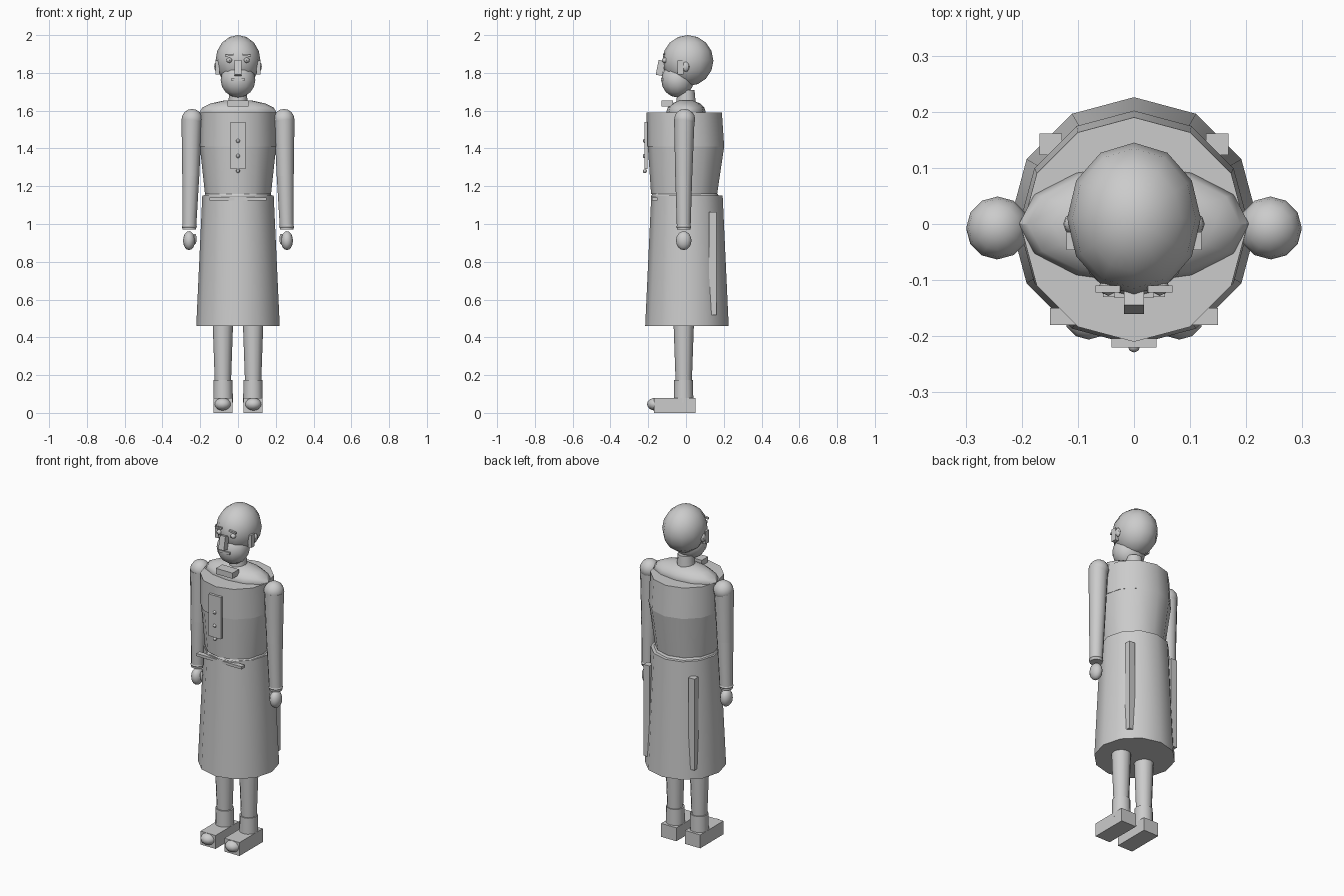
import bpy
from math import pi

if "Cube" in bpy.data.objects:
    bpy.data.objects.remove(bpy.data.objects["Cube"])


def finish(name, smooth=True):
    o = bpy.context.object
    o.name = name
    bpy.ops.object.transform_apply(location=False, rotation=True, scale=True)
    if smooth:
        bpy.ops.object.shade_smooth_by_angle(angle=0.75)
    return o


def frustum(name, x, y, z0, z1, r0, r1, n=12, x1=None, y1=None):
    """Upright tapered tube; the upper ring may be shifted to x1, y1."""
    bpy.ops.mesh.primitive_cone_add(vertices=n, radius1=r0, radius2=r1, depth=z1 - z0,
                                    location=(x, y, (z0 + z1) / 2))
    o = bpy.context.object
    for v in o.data.vertices:
        if v.co.z > 0:
            v.co.x += (x if x1 is None else x1) - x
            v.co.y += (y if y1 is None else y1) - y
    return finish(name)


def ball(name, loc, size, n=12, rings=8):
    bpy.ops.mesh.primitive_uv_sphere_add(segments=n, ring_count=rings, radius=1, location=loc)
    bpy.context.object.scale = size
    return finish(name)


def box(name, loc, size, rot=(0, 0, 0)):
    bpy.ops.mesh.primitive_cube_add(size=1, location=loc, rotation=rot)
    bpy.context.object.scale = size
    return finish(name, False)


def ring(name, loc, major, minor):
    bpy.ops.mesh.primitive_torus_add(location=loc, major_radius=major, minor_radius=minor,
                                     major_segments=12, minor_segments=6)
    return finish(name)


# Coat and torso
frustum("coat_skirt", 0, 0.005, 0.46, 1.15, 0.221, 0.189)
ring("belt", (0, -0.005, 1.147), 0.163, 0.017)
box("belt_front", (0, -0.165, 1.132), (0.3, 0.03, 0.016))
frustum("waist", 0, -0.01, 1.16, 1.41, 0.175, 0.202, y1=0)
frustum("chest", 0, -0.003, 1.41, 1.59, 0.205, 0.2, y1=-0.01)
ball("shoulder_yoke", (0, 0, 1.59), (0.205, 0.105, 0.068))

# Front placket, buttons and collar
box("placket", (0, -0.212, 1.415), (0.08, 0.016, 0.25))
for z in (1.44, 1.36, 1.28):
    ball("button", (0, -0.218, z), (0.011, 0.011, 0.011), 8, 6)
box("collar", (0, -0.1, 1.638), (0.11, 0.06, 0.034))

# Neck and head
frustum("neck", 0, 0, 1.6, 1.71, 0.055, 0.045)
ball("head", (0, 0.01, 1.865), (0.119, 0.135, 0.135))
ball("jaw", (0, -0.045, 1.762), (0.092, 0.086, 0.092))
box("nose", (0, -0.135, 1.826), (0.036, 0.036, 0.08), (-0.2, 0, 0))
box("moustache", (0, -0.121, 1.765), (0.07, 0.022, 0.014))

# Mirrored parts
for s, side in ((-1, "left"), (1, "right")):
    ball(side + "_eye", (s * 0.046, -0.11, 1.867), (0.016, 0.018, 0.014), 8, 6)
    box(side + "_brow", (s * 0.046, -0.116, 1.894), (0.044, 0.012, 0.01), (0, s * 0.12, 0))
    box(side + "_sideburn", (s * 0.109, -0.03, 1.828), (0.022, 0.032, 0.075))
    ball(side + "_ear", (s * 0.112, 0.0, 1.833), (0.014, 0.018, 0.027), 8, 6)

    # Arms and hands
    ball(side + "_shoulder", (s * 0.243, -0.007, 1.553), (0.056, 0.056, 0.056))
    frustum(side + "_upper_arm", s * 0.25, -0.012, 1.255, 1.55, 0.045, 0.054,
            x1=s * 0.245, y1=-0.009)
    frustum(side + "_forearm", s * 0.258, -0.012, 0.97, 1.255, 0.036, 0.045, x1=s * 0.25)
    ring(side + "_cuff", (s * 0.258, -0.012, 0.985), 0.027, 0.013)
    ball(side + "_hand", (s * 0.259, -0.012, 0.912), (0.032, 0.041, 0.05))
    ball(side + "_thumb", (s * 0.229, -0.016, 0.92), (0.01, 0.012, 0.028), 8, 6)

    # Coat tails, half sunk in the skirt
    box(side + "_coat_pleat", (s * 0.148, 0.142, 0.79), (0.04, 0.038, 0.545))

    # Legs and shoes
    frustum(side + "_leg", s * 0.08, -0.012, 0.165, 0.56, 0.043, 0.057)
    frustum(side + "_boot_shaft", s * 0.079, -0.013, 0.055, 0.175, 0.052, 0.05)
    box(side + "_shoe", (s * 0.079, -0.06, 0.04), (0.1, 0.22, 0.08))
    ball(side + "_toe_cap", (s * 0.081, -0.16, 0.046), (0.045, 0.046, 0.034))
